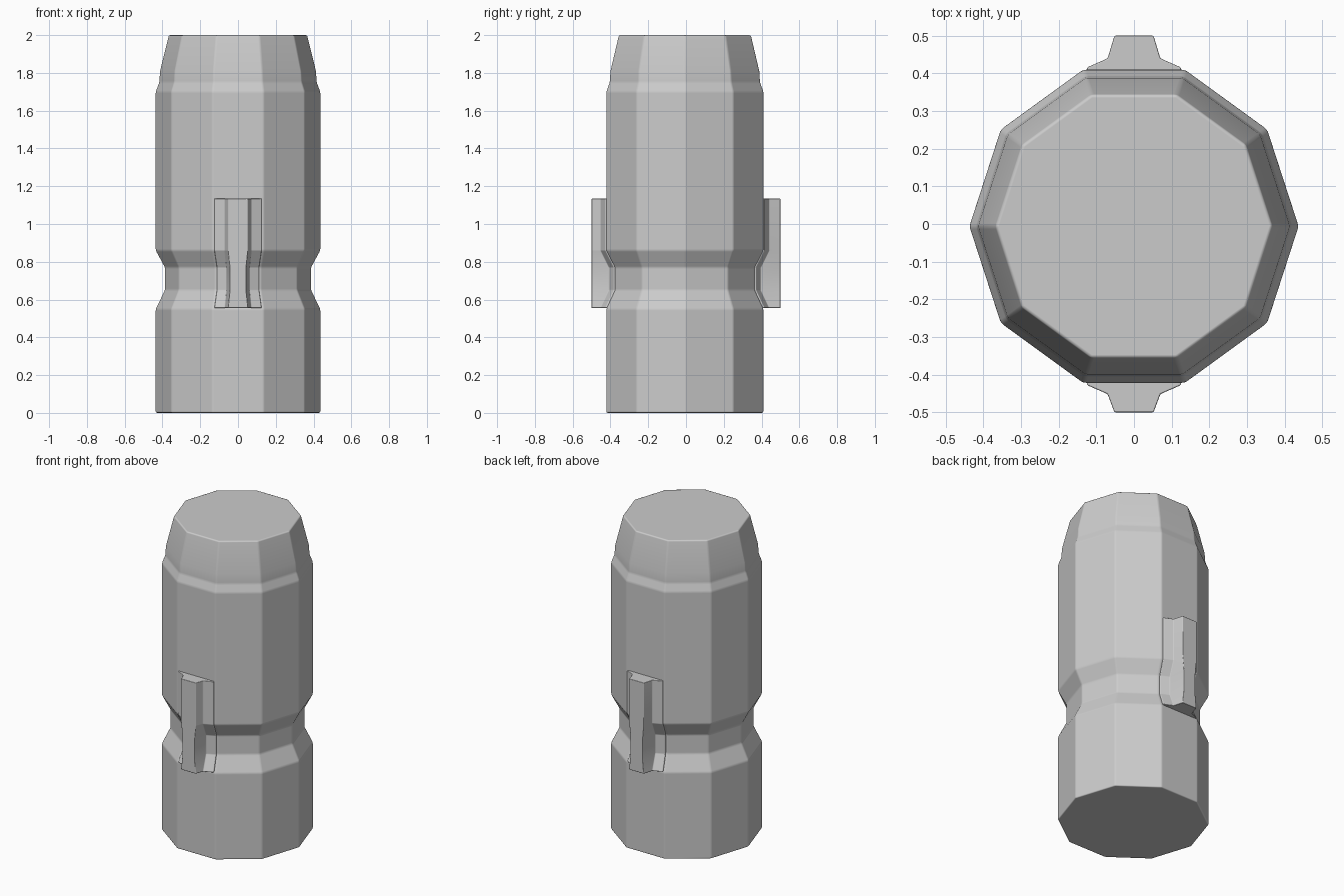
import bpy, bmesh, math

cube = bpy.data.objects.get("Cube")
if cube:
    bpy.data.objects.remove(cube, do_unlink=True)

grey = bpy.data.materials.new("light grey")
grey.use_nodes = True
grey.diffuse_color = (0.6, 0.6, 0.6, 1)
grey.node_tree.nodes["Principled BSDF"].inputs["Base Color"].default_value = (0.6, 0.6, 0.6, 1)

SIDES = 10
CENTRE_Y = -0.006
APOTHEM = math.cos(math.pi / SIDES)


def loft(name, rings, bevel):
    """Skin a stack of equal rings, cap both ends and soften the edges."""
    bm = bmesh.new()
    rows = [[bm.verts.new(p) for p in ring] for ring in rings]
    for low, high in zip(rows, rows[1:]):
        for i in range(len(low)):
            j = (i + 1) % len(low)
            bm.faces.new((low[i], low[j], high[j], high[i]))
    bm.faces.new(rows[0])
    bm.faces.new(rows[-1])
    bmesh.ops.recalc_face_normals(bm, faces=bm.faces)
    mesh = bpy.data.meshes.new(name)
    bm.to_mesh(mesh)
    bm.free()
    mesh.materials.append(grey)
    obj = bpy.data.objects.new(name, mesh)
    bpy.context.collection.objects.link(obj)
    mod = obj.modifiers.new("soft edges", "BEVEL")
    mod.width = bevel
    mod.segments = 2
    mod.limit_method = "ANGLE"
    mod.angle_limit = math.radians(10)
    mod.harden_normals = True
    bpy.ops.object.select_all(action="DESELECT")
    obj.select_set(True)
    bpy.context.view_layer.objects.active = obj
    bpy.ops.object.shade_smooth_by_angle(angle=math.radians(30))
    return obj


def body_ring(radius, z):
    angles = [math.tau * i / SIDES for i in range(SIDES)]
    return [(radius * math.cos(a), CENTRE_Y + radius * math.sin(a), z) for a in angles]


# Ten-sided body with a waist groove and a tapered shoulder
profile = [(0.437, 0), (0.437, 0.55), (0.388, 0.65), (0.388, 0.77), (0.437, 0.86),
           (0.437, 1.70), (0.418, 1.75), (0.414, 1.81), (0.367, 2.0)]
loft("body", [body_ring(r, z) for r, z in profile], 0.008)


def fin_ring(side, radius, z):
    # Flared foot that follows the body, then a slim raised rib
    face = radius * APOTHEM
    waist = 0.2 * (0.437 - radius)
    half = [(0.125 * radius / 0.437, face - 0.03), (0.125 * radius / 0.437, face + 0.006),
            (0.07 - waist, face + 0.03), (0.052 - waist, 0.5 - side * CENTRE_Y)]
    outline = half + [(-x, y) for x, y in reversed(half)]
    return [(x, CENTRE_Y + side * y, z) for x, y in outline]


# Matching ribs on the front and back
fin_levels = [(0.437, 0.555), (0.39, 0.65), (0.39, 0.77), (0.437, 0.86), (0.437, 1.135)]
for side, name in ((-1, "front_rib"), (1, "back_rib")):
    loft(name, [fin_ring(side, r, z) for r, z in fin_levels], 0.004)
